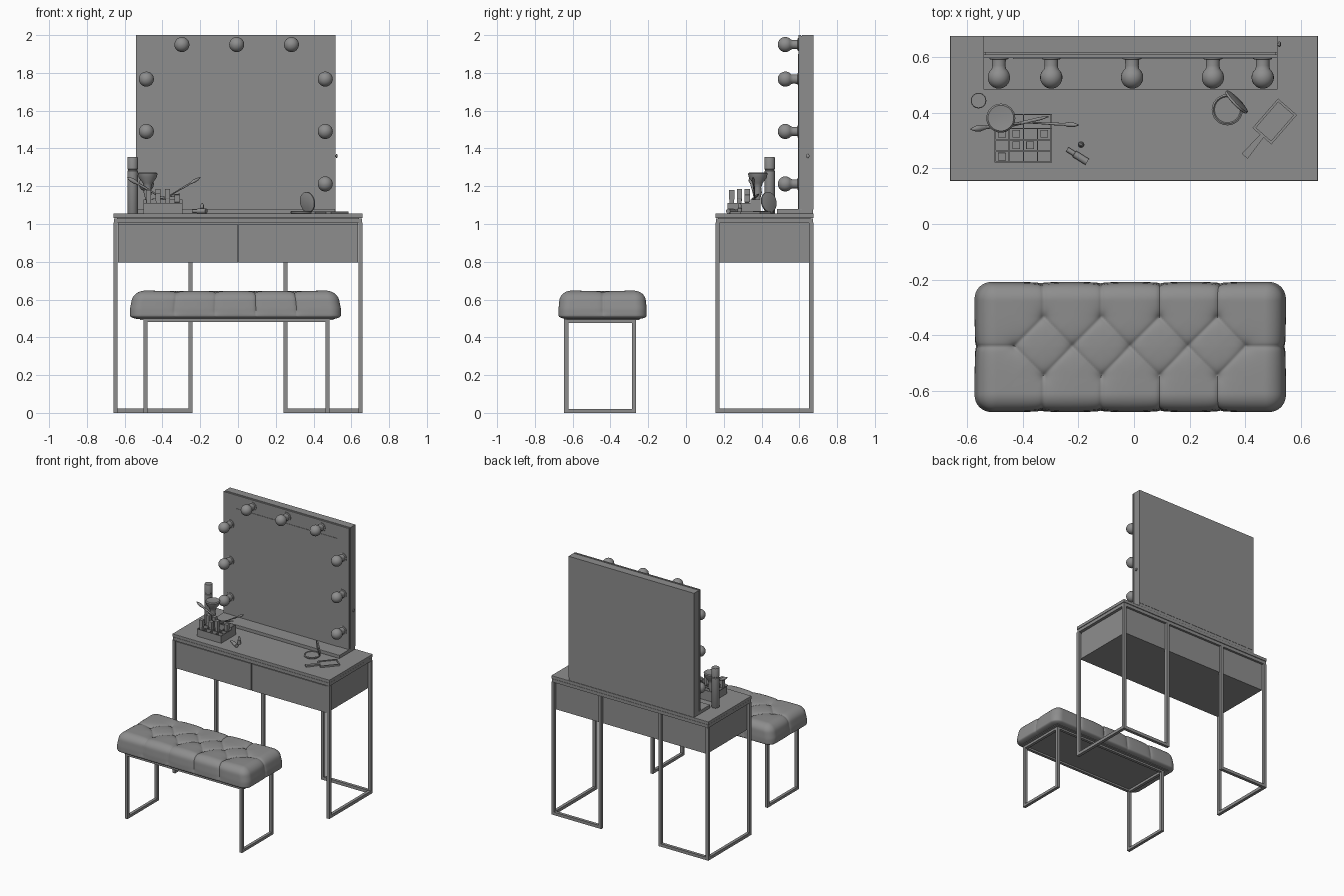
import bpy, bmesh, math
from mathutils import Vector, Matrix

if "Cube" in bpy.data.objects:
    bpy.data.objects.remove(bpy.data.objects["Cube"])

grey = bpy.data.materials.new("dark_grey")
grey.diffuse_color = (.27, .27, .27, 1)
grey.use_nodes = True
grey.node_tree.nodes["Principled BSDF"].inputs["Base Color"].default_value = grey.diffuse_color


def finish(name, bm, angle=None):
    bmesh.ops.recalc_face_normals(bm, faces=bm.faces)
    me = bpy.data.meshes.new(name)
    bm.to_mesh(me)
    bm.free()
    me.materials.append(grey)
    ob = bpy.data.objects.new(name, me)
    bpy.context.collection.objects.link(ob)
    if angle:
        bpy.ops.object.select_all(action='DESELECT')
        ob.select_set(True)
        bpy.context.view_layer.objects.active = ob
        bpy.ops.object.shade_smooth_by_angle(angle=math.radians(angle))
    return ob


def add_box(bm, x0, x1, y0, y1, z0, z1):
    m = Matrix.Translation(((x0+x1)/2, (y0+y1)/2, (z0+z1)/2)) @ Matrix.Diagonal((x1-x0, y1-y0, z1-z0, 1))
    return bmesh.ops.create_cube(bm, size=1, matrix=m)['verts']


def boxes(name, dims, bevel=0.0):
    bm = bmesh.new()
    for d in dims:
        add_box(bm, *d)
    if bevel:
        bmesh.ops.bevel(bm, geom=bm.edges[:], offset=bevel, segments=2, profile=0.5, affect='EDGES')
    return finish(name, bm)


def lathe(name, profile, start, direction=(0, 0, 1), n=24):
    """Revolve (radius, height) points around an axis and cap both ends."""
    bm = bmesh.new()
    rings = [[bm.verts.new((r*math.cos(2*math.pi*i/n), r*math.sin(2*math.pi*i/n), h)) for i in range(n)]
             for r, h in profile]
    for a, b in zip(rings, rings[1:]):
        for i in range(n):
            j = (i+1) % n
            bm.faces.new((a[i], a[j], b[j], b[i]))
    bm.faces.new(rings[0])
    bm.faces.new(rings[-1])
    ob = finish(name, bm, 40)
    q = Vector((0, 0, 1)).rotation_difference(Vector(direction).normalized())
    ob.matrix_world = Matrix.Translation(start) @ q.to_matrix().to_4x4()
    return ob


# Table: two top slabs, carcass, drawer fronts
boxes("table_top", [(-.66, .66, .155, .675, 1.032, 1.055)], .002)
boxes("table_under_top", [(-.657, .657, .158, .672, 1.006, 1.03), (-.64, .64, .17, .66, 1.02, 1.04)])
boxes("drawer_carcass", [(-.634, .634, .176, .655, .797, 1.01)])
boxes("drawer_fronts", [(-.634, -.003, .162, .178, .797, 1.0), (.003, .634, .162, .178, .797, 1.0)])

# Table legs: an L-shaped base with three posts at each end
t = .023
for side, s in (("left", -1), ("right", 1)):
    def bar(xa, xb, y0, y1, z0, z1):
        return (min(s*xa, s*xb), max(s*xa, s*xb), y0, y1, z0, z1)
    boxes(f"table_leg_frame_{side}", [
        bar(.66-t, .66, .155, .155+t, 0, 1.008),
        bar(.66-t, .66, .675-t, .675, 0, 1.008),
        bar(.24, .24+t, .675-t, .675, 0, 1.008),
        bar(.66-t, .66, .155+t, .675-t, 0, t),
        bar(.24+t, .66-t, .675-t, .675, 0, t)])

# Mirror cabinet on its plinth
boxes("mirror_plinth", [(-.54, .515, .482, .673, 1.055, 1.08)], .002)
boxes("mirror_front_frame", [(-.54, .515, .596, .608, 1.08, 2.0)])
boxes("mirror_back_body", [(-.534, .509, .606, .618, 1.08, 1.994), (-.54, .515, .615, .675, 1.078, 2.0)])
boxes("mirror_glass", [(-.435, .425, .593, .598, 1.08, 1.9)])
lathe("mirror_side_knob", [(.005, 0), (.005, .006), (.01, .007), (.01, .012), (.006, .015)],
      (.512, .645, 1.36), (1, 0, 0), 16)

# Bulbs around the mirror
bulb = [(.034, 0), (.034, .006), (.025, .008), (.024, .03)]
bulb += [(.04*math.sin(a), .072-.04*math.cos(a)) for a in [math.radians(40+14*i) for i in range(10)]]
bulb += [(.002, .112)]
spots = [(-.297, 1.95), (-.007, 1.95), (.283, 1.95)]
spots += [(x, z) for x in (-.485, .462) for z in (1.767, 1.49, 1.212)]
for i, (x, z) in enumerate(spots):
    lathe(f"bulb_{i+1}", bulb, (x, .598, z), (0, -1, 0))

# Bench frame
bench = []
for x in (-.50, .485-.022):
    bench += [(x, x+.022, y, y+.022, 0, .495) for y in (-.645, -.287)]
    bench += [(x, x+.022, -.623, -.287, z, z+.02) for z in (0, .475)]
bench += [(-.478, .463, y, y+.022, .48, .497) for y in (-.645, -.287)]
boxes("bench_frame", bench)
boxes("bench_base_panel", [(-.52, .505, -.645, -.245, .493, .50)])

# Tufted cushion: rounded block pressed in along creases and buttons
X0, X1, Y0, Y1, Z0, Z1 = -.572, .545, -.675, -.208, .496, .647
mid = [(-.445+.215*i, -.44) for i in range(5)]
front = [(-.335+.215*i, -.55) for i in range(4)]
back = [(x, -.33) for x, _ in front]
creases = []
for row, edge in ((front, -.8), (back, 0)):
    for i, p in enumerate(row):
        creases += [(mid[i], p), (p, mid[i+1]), (p, (p[0], edge))]
creases += [(mid[0], (-.8, -.44)), (mid[4], (.8, -.44))]
creases = [(Vector(a), Vector(b)-Vector(a)) for a, b in creases]
buttons = [Vector(p) for p in mid+front+back]
bm = bmesh.new()
add_box(bm, X0, X1, Y0, Y1, Z0, Z1)
for axis, cuts in ((0, 180), (1, 76), (2, 14)):
    es = [e for e in bm.edges if abs(e.verts[0].co[axis]-e.verts[1].co[axis]) > .1]
    bmesh.ops.subdivide_edges(bm, edges=es, cuts=cuts, use_grid_fill=True)
for v in bm.verts:
    p = v.co.copy()
    inner = Vector((min(max(p.x, X0+.06), X1-.06), min(max(p.y, Y0+.06), Y1-.06),
                    min(max(p.z, Z0+.02), Z1-.05)))
    n = (p-inner)
    n.z *= 1.2
    n.normalize()
    q = inner+Vector((n.x*.06, n.y*.06, n.z*(.05 if n.z > 0 else .02)))
    flat = q.to_2d()
    d = 9.0
    for a, ab in creases:
        k = min(max((flat-a).dot(ab)/ab.length_squared, 0), 1)
        d = min(d, (flat-a-ab*k).length)
    b = min((flat-c).length for c in buttons)
    press = .005*math.exp(-d/.006)+.006*math.exp(-d/.03)+.012*math.exp(-b/.014)+.008*math.exp(-b/.04)
    fade = min(max((q.z-Z0)/.04, 0), 1)
    # sides lean in slightly towards the top
    lean = .018*max(q.z-.55, 0)/.09
    q.x -= lean*(q.x-(X0+X1)/2)/.56
    q.y -= lean*(q.y-(Y0+Y1)/2)/.23*.5
    v.co = q-n*press*fade
finish("tufted_cushion", bm, 60)

# Cosmetics organiser: compartment walls and a taller back tray
T = 1.055
org = [(-.5, -.295, .22, .395, T, T+.012)]
org += [(x, x+.004, .22, .345, T, T+.055) for x in (-.5, -.45, -.399, -.348, -.299)]
org += [(-.5, -.295, y, y+.004, T, T+.055) for y in (.22, .26, .30)]
org += [(-.5, -.295, .341, .345, T, T+.075), (-.5, -.295, .391, .395, T, T+.075)]
org += [(x, x+.004, .345, .391, T, T+.075) for x in (-.5, -.399, -.299)]
boxes("organiser", org)
for i, (x, y, h) in enumerate([(-.474, .242, .125), (-.474, .324, .13), (-.423, .324, .13),
                               (-.373, .283, .13), (-.423, .283, .11), (-.322, .324, .10)]):
    boxes(f"lipstick_tube_{i+1}", [(x-.012, x+.012, y-.012, y+.012, T+.012, T+h*.6),
                                   (x-.014, x+.014, y-.014, y+.014, T+h*.6, T+h)], .001)

# Brushes standing in the organiser
powder = lathe("powder_brush", [(.012, 0), (.014, .07), (.022, .10), (.018, .125), (.026, .15), (.047, .178),
                                (.052, .20), (.046, .206), (.02, .203)], (-.478, .38, T+.012), n=32)
slim = [(.004, 0), (.005, .10), (.007, .14), (.006, .17), (.012, .195), (.010, .215), (.002, .235)]
lathe("slim_brush_left", slim, (-.385, .365, 1.128), (-.2, -.025, .118), 12)
lathe("slim_brush_right", [(r*.75, h) for r, h in slim], (-.40, .365, 1.128), (.2, -.01, .118), 12)
lathe("eyeliner", [(.006, 0), (.006, .12), (.002, .15)], (-.45, .352, 1.13), (.15, .035, .03), 12)

# Tall spray bottle
lathe("spray_bottle", [(.026, 0), (.028, .003), (.028, .225), (.025, .228), (.025, .234),
                       (.028, .236), (.028, .295), (.026, .30)], (-.558, .443, T))

# Open lipstick and its cap
lathe("lipstick_upright", [(.012, 0), (.012, .028), (.009, .029), (.009, .045), (.004, .056)], (-.19, .285, T), n=16)
lathe("lipstick_lying", [(.009, 0), (.009, .03), (.013, .031), (.013, .085)],
      (-.24, .268, T+.013), (.072, -.045, 0), 16)

# Open powder compact
lathe("compact_base", [(.052, 0), (.056, .004), (.056, .012), (.05, .015), (.046, .011), (.01, .011)], (.335, .41, T))
lathe("compact_lid", [(.05, 0), (.054, .002), (.054, .010), (.048, .012)], (.364, .434, 1.115), (.70, .68, .15))

# Palette with handle, turned on the table
bm = bmesh.new()
add_box(bm, -.07, .07, -.045, .045, 0, .006)
for d in ((-.07, .07, -.045, -.036), (-.07, .07, .036, .045), (-.07, -.061, -.036, .036), (.061, .07, -.036, .036)):
    add_box(bm, *d, .004, .012)
for v in add_box(bm, -.165, -.07, -.008, .008, 0, .011):
    if v.co.x < -.1:
        v.co.y *= 1.8
pal = finish("hand_palette", bm)
pal.matrix_world = Matrix.Translation((.505, .368, T)) @ Matrix.Rotation(math.radians(49), 4, 'Z')
